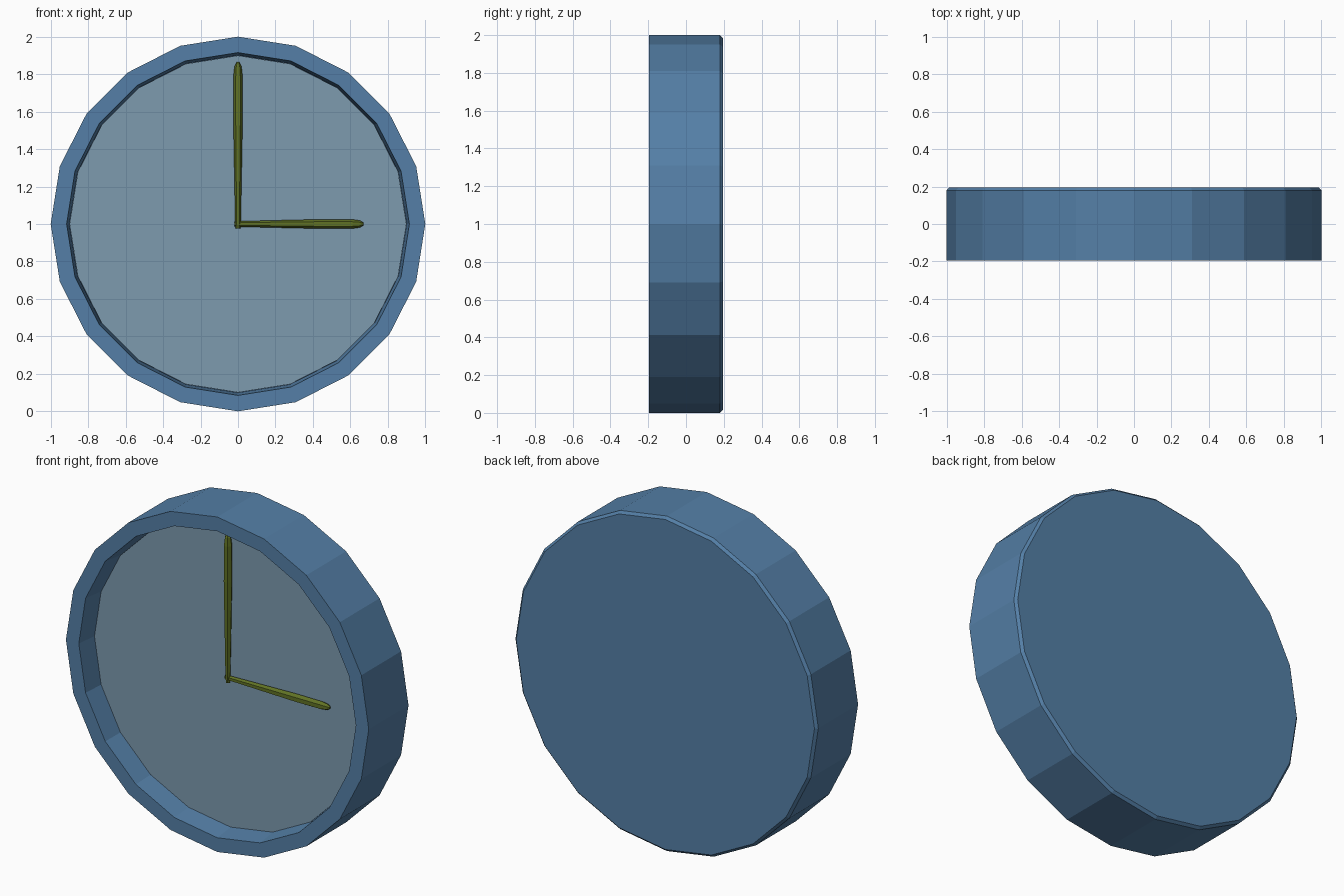
import bpy, bmesh, math

if "Cube" in bpy.data.objects:
    bpy.data.objects.remove(bpy.data.objects["Cube"])

SIDES = 20
CENTRE_Z = 1.0


def material(name, rgb):
    m = bpy.data.materials.new(name)
    m.diffuse_color = (*rgb, 1.0)
    m.use_nodes = True
    m.node_tree.nodes["Principled BSDF"].inputs["Base Color"].default_value = m.diffuse_color
    return m


def finish(name, bm, mat):
    bmesh.ops.recalc_face_normals(bm, faces=bm.faces)
    me = bpy.data.meshes.new(name)
    bm.to_mesh(me)
    bm.free()
    me.materials.append(mat)
    ob = bpy.data.objects.new(name, me)
    bpy.context.collection.objects.link(ob)
    return ob


def ring(bm, r, y):
    return [bm.verts.new((r * math.cos(2 * math.pi * i / SIDES), y,
                          CENTRE_Z + r * math.sin(2 * math.pi * i / SIDES)))
            for i in range(SIDES)]


def bridge(bm, a, b):
    n = len(a)
    for i in range(n):
        j = (i + 1) % n
        bm.faces.new((a[i], a[j], b[j], b[i]))


blue = material("case blue", (0.089, 0.213, 0.385))
pale = material("dial grey blue", (0.205, 0.325, 0.430))
olive = material("hand olive", (0.118, 0.168, 0.018))

DIAL_Y = -0.07

# Case: shallow drum with a flat back, a front rim and a recess wall
bm = bmesh.new()
profile = [(0.985, 0.195), (1.0, 0.18), (1.0, -0.195), (0.915, -0.195),
           (0.90, DIAL_Y), (0.90, DIAL_Y + 0.02)]
rings = [ring(bm, r, y) for r, y in profile]
for a, b in zip(rings, rings[1:]):
    bridge(bm, a, b)
bm.faces.new(rings[0])
bm.faces.new(rings[-1])
finish("clock_case", bm, blue)

# Dial: thin plate at the bottom of the recess
bm = bmesh.new()
front, back = ring(bm, 0.899, DIAL_Y), ring(bm, 0.899, DIAL_Y + 0.009)
bridge(bm, front, back)
bm.faces.new(front)
bm.faces.new(back)
finish("dial", bm, pale)


# Hands: slim tapered bars with rounded tips and a ridged section
def hand(name, start, end, angle, y):
    bm = bmesh.new()
    length = end - start
    stations = [(0, 0.012), (0.05, 0.015), (0.68, 0.025), (0.92, 0.024),
                (0.975, 0.018), (1.0, 0.007)]
    loops = []
    for t, w in stations:
        d = start + t * length
        loop = []
        for k in range(6):
            a = 2 * math.pi * k / 6
            s = w * math.cos(a)
            x = d * math.cos(angle) - s * math.sin(angle)
            z = d * math.sin(angle) + s * math.cos(angle)
            loop.append(bm.verts.new((x, y + w * math.sin(a), CENTRE_Z + z)))
        loops.append(loop)
    for a, b in zip(loops, loops[1:]):
        bridge(bm, a, b)
    bm.faces.new(loops[0])
    bm.faces.new(loops[-1])
    finish(name, bm, olive)


hand("minute_hand", -0.025, 0.865, math.pi / 2, -0.095)
hand("hour_hand", -0.02, 0.67, 0.0, -0.09)
